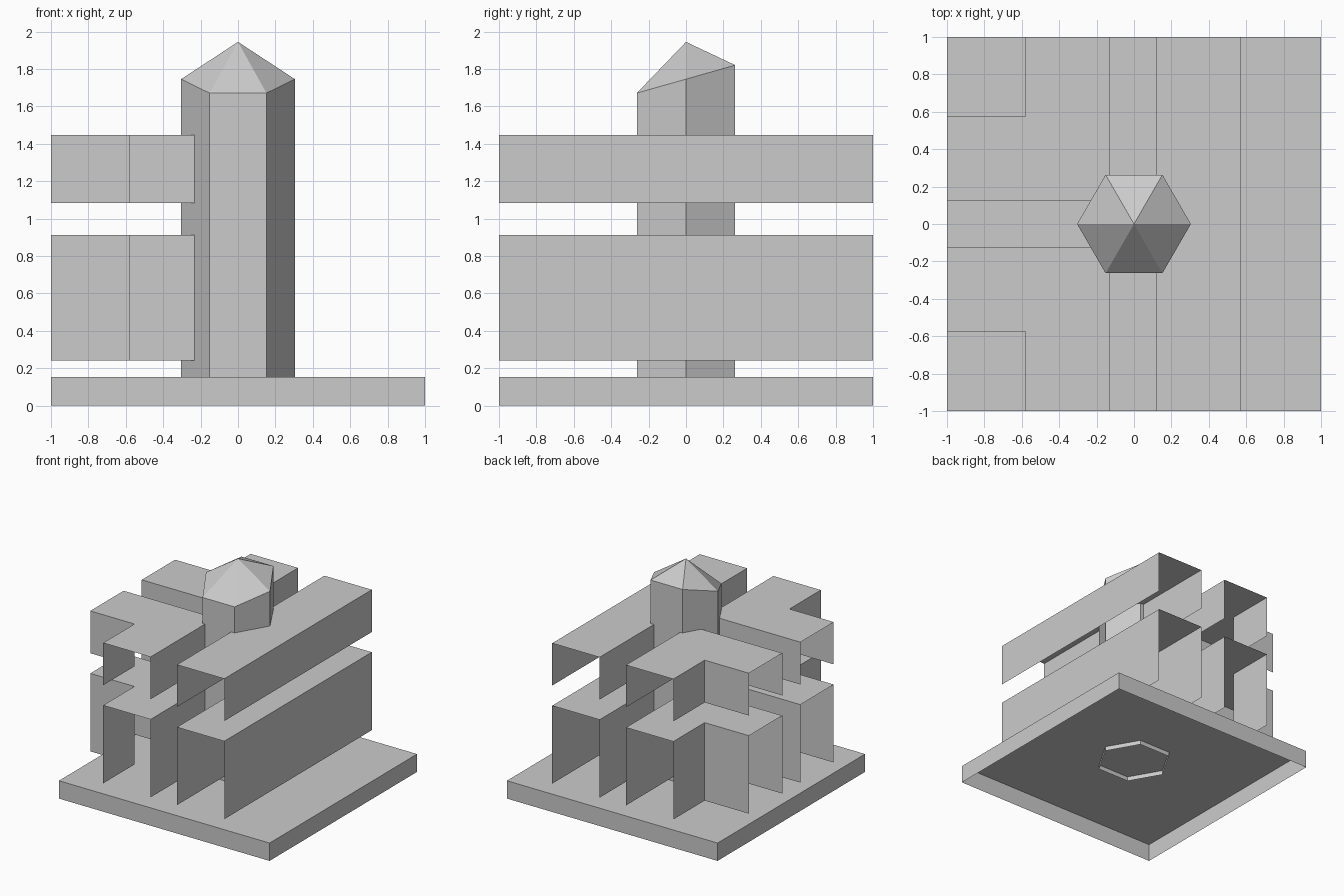
import bpy, bmesh, math

cube = bpy.data.objects.get("Cube")
if cube:
    bpy.data.objects.remove(cube)

grey = bpy.data.materials.new("plain grey")
grey.use_nodes = True
COLOUR = (0.6, 0.6, 0.6, 1)
grey.diffuse_color = COLOUR
grey.node_tree.nodes["Principled BSDF"].inputs["Base Color"].default_value = COLOUR


def finish(bm, name):
    mesh = bpy.data.meshes.new(name)
    bm.to_mesh(mesh)
    bm.free()
    mesh.materials.append(grey)
    obj = bpy.data.objects.new(name, mesh)
    bpy.context.collection.objects.link(obj)
    return obj


def shell(name, outline, bottom, top, open_edges=True):
    """Roof with thin walls below; walls on the tile border may be left open."""
    bm = bmesh.new()
    high = [bm.verts.new((x, y, top)) for x, y in outline]
    low = [bm.verts.new((x, y, bottom)) for x, y in outline]
    bm.faces.new(high)
    for i, (x, y) in enumerate(outline):
        j = (i + 1) % len(outline)
        u, v = outline[j]
        on_border = (x == u and abs(x) == 1) or (y == v and abs(y) == 1)
        if not (open_edges and on_border):
            bm.faces.new((low[i], low[j], high[j], high[i]))
    loose = [v for v in bm.verts if not v.link_faces]
    bmesh.ops.delete(bm, geom=loose, context='VERTS')
    return finish(bm, name)


# Ground slab, open underneath
shell("ground_slab", [(-1, -1), (1, -1), (1, 1), (-1, 1)], 0, 0.153, False)

# Footprints, counter-clockwise
long_block = [(0.12, -1), (0.57, -1), (0.57, 1), (0.12, 1)]
front_block = [(-0.58, -1), (-0.13, -1), (-0.13, -0.123),
               (-1, -0.123), (-1, -0.575), (-0.58, -0.575)]
back_block = [(x, -y) for x, y in reversed(front_block)]

# Two storeys of floating blocks
for storey, bottom, top in (("lower", 0.243, 0.912), ("upper", 1.085, 1.448)):
    for part, outline in (("long", long_block), ("front_corner", front_block),
                          ("back_corner", back_block)):
        shell(f"{storey}_{part}_block", outline, bottom, top)

# Hexagonal tower with a slanted rim and pointed roof
bm = bmesh.new()
RADIUS, SIDES = 0.304, 6
apex = bm.verts.new((0, 0, 1.945))
rim, foot = [], []
for i in range(SIDES):
    a = math.tau * i / SIDES
    x, y = RADIUS * math.cos(a), RADIUS * math.sin(a)
    rim.append(bm.verts.new((x, y, 1.746 + 0.284 * y)))
    foot.append(bm.verts.new((x, y, 0.115)))
for i in range(SIDES):
    j = (i + 1) % SIDES
    bm.faces.new((foot[i], foot[j], rim[j], rim[i]))
    bm.faces.new((rim[i], rim[j], apex))
finish(bm, "tower")
